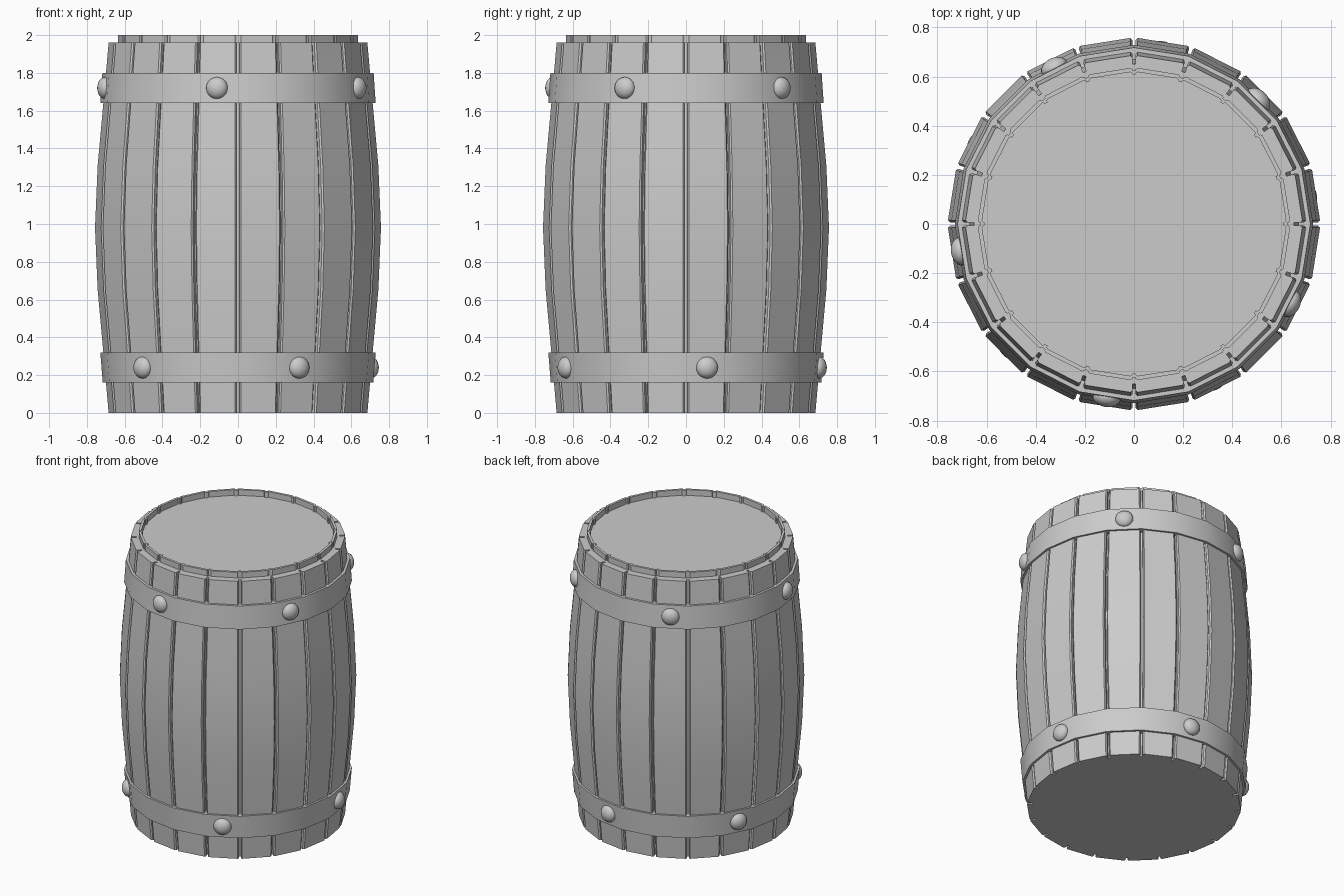
import bpy, bmesh, math
from mathutils import Vector, Matrix

if "Cube" in bpy.data.objects:
    bpy.data.objects.remove(bpy.data.objects["Cube"])

N = 20                      # staves
STEP = 2 * math.pi / N


def outline(r, z, depth, gap=0.007, bevel=0.008):
    """Polygon of N flat staves with a chamfered notch at each joint."""
    pts = []
    for i in range(N):
        a = i * STEP
        out = Vector((math.cos(a), math.sin(a), 0))
        side = Vector((-math.sin(a), math.cos(a), 0))
        half = [(r - depth, gap), (r - min(bevel, depth * 0.5), gap), (r, gap + bevel)]
        for d, w in [(d, -w) for d, w in reversed(half)] + half:
            pts.append(out * d + side * w + Vector((0, 0, z)))
    return pts


def ring(r, z):
    return [Vector((r * math.cos(i * STEP), r * math.sin(i * STEP), z)) for i in range(N)]


def loft(name, loops, closed=False):
    bm = bmesh.new()
    rows = [[bm.verts.new(p) for p in loop] for loop in loops]
    pairs = list(zip(rows, rows[1:]))
    if closed:
        pairs.append((rows[-1], rows[0]))
    for lo, hi in pairs:
        n = len(lo)
        for i in range(n):
            j = (i + 1) % n
            bm.faces.new((lo[i], lo[j], hi[j], hi[i]))
    if not closed:
        bm.faces.new(list(reversed(rows[0])))
        bm.faces.new(rows[-1])
    bmesh.ops.recalc_face_normals(bm, faces=bm.faces)
    return finish(name, bm)


def finish(name, bm, angle=30):
    me = bpy.data.meshes.new(name)
    bm.to_mesh(me)
    bm.free()
    ob = bpy.data.objects.new(name, me)
    bpy.context.collection.objects.link(ob)
    bpy.ops.object.select_all(action='DESELECT')
    ob.select_set(True)
    bpy.context.view_layer.objects.active = ob
    bpy.ops.object.shade_smooth_by_angle(angle=math.radians(angle))
    return ob


# Bulging staves, top ledge, thin raised rim and recessed lid
profile = [(0.685, 0), (0.713, 0.32), (0.743, 0.65), (0.757, 0.98),
           (0.743, 1.31), (0.713, 1.64), (0.685, 1.96)]
loops = [outline(r, z, 0.035) for r, z in profile]
for r, z in [(0.635, 1.96), (0.635, 2.0), (0.618, 2.0), (0.618, 1.96)]:
    loops.append(outline(r, z, 0.01))
loft("barrel_staves", loops, closed=False)

# Metal hoops
for name, r0, z0, r1, z1 in [("lower_hoop", 0.716, 0.16, 0.729, 0.32),
                             ("upper_hoop", 0.729, 1.64, 0.718, 1.80)]:
    loft(name, [ring(r0, z0), ring(r1, z1), ring(0.67, z1), ring(0.67, z0)], closed=True)

# Domed rivets, five per hoop, each on a stave centre
for name, z, start in [("lower_rivet", 0.24, 9), ("upper_rivet", 1.72, 45)]:
    for k in range(5):
        a = math.radians(start + 72 * k)
        bm = bmesh.new()
        bmesh.ops.create_uvsphere(bm, u_segments=20, v_segments=12, radius=0.058)
        m = (Matrix.Translation((0.713 * math.cos(a), 0.713 * math.sin(a), z))
             @ Matrix.Rotation(a, 4, 'Z') @ Matrix.Rotation(math.pi / 2, 4, 'Y')
             @ Matrix.Diagonal((1, 1, 0.7, 1)))
        bmesh.ops.transform(bm, matrix=m, verts=bm.verts)
        finish(f"{name}_{k + 1}", bm, 60)
